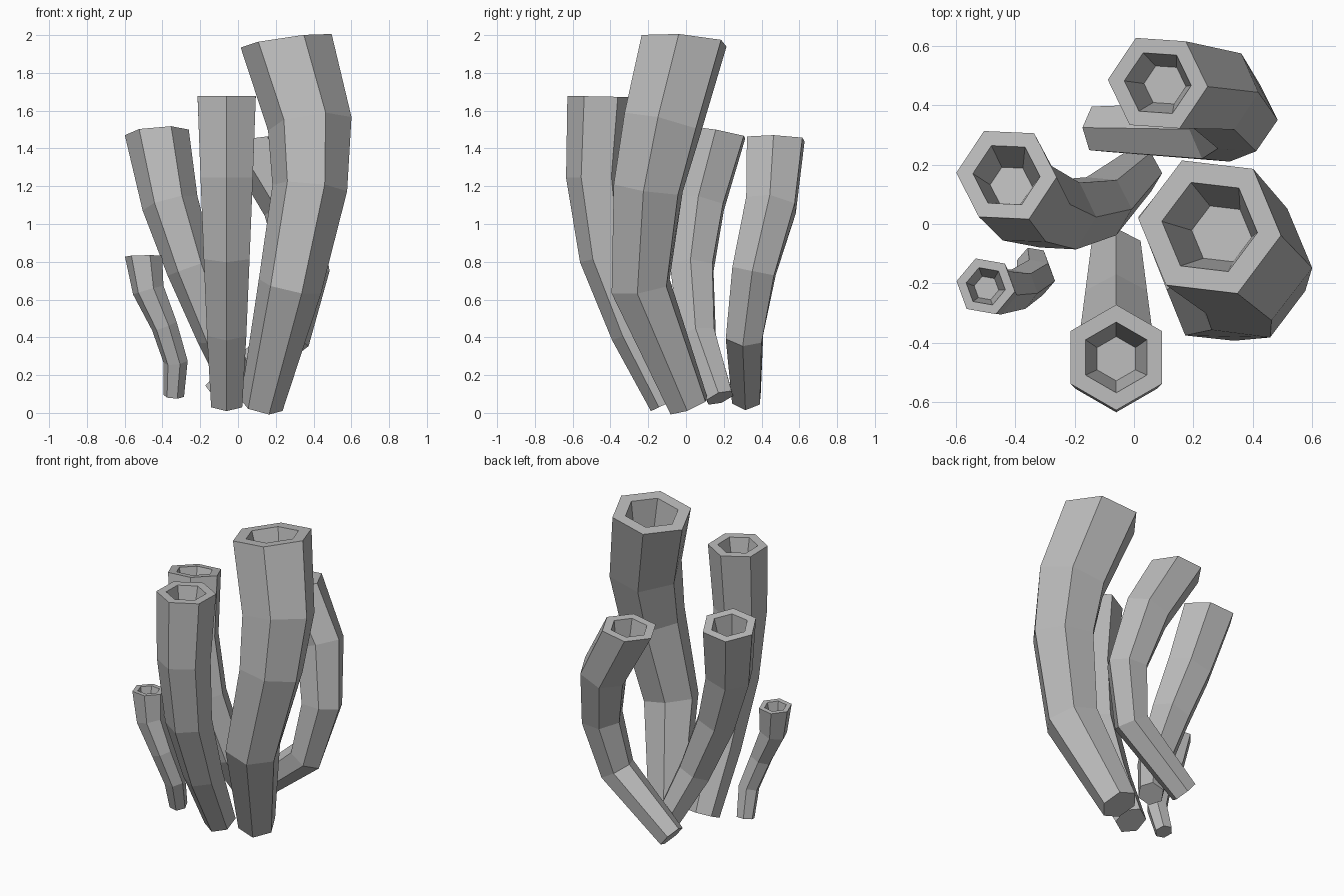
import bpy, bmesh
from math import cos, sin, pi, radians
from mathutils import Vector

cube = bpy.data.objects.get("Cube")
if cube:
    bpy.data.objects.remove(cube, do_unlink=True)

grey = bpy.data.materials.new("stone_grey")
grey.use_nodes = True
colour = (0.5, 0.5, 0.5, 1)
grey.diffuse_color = colour
grey.node_tree.nodes["Principled BSDF"].inputs["Base Color"].default_value = colour

SIDES = 6


def add_ring(bm, centre, normal, radius, phase):
    """Hexagonal ring of vertices, square to the given normal."""
    turn = Vector((0, 0, 1)).rotation_difference(normal)
    ring = []
    for i in range(SIDES):
        a = radians(phase) + 2 * pi * i / SIDES
        ring.append(bm.verts.new(centre + turn @ Vector((cos(a), sin(a), 0)) * radius))
    return ring


def bridge(bm, low, high):
    for i in range(SIDES):
        j = (i + 1) % SIDES
        bm.faces.new((low[i], low[j], high[j], high[i]))


def make_tube(name, stations, phase, rim_tilt):
    """Bent tube through (x, y, z, radius) stations with a tapered mouth."""
    bm = bmesh.new()
    points = [Vector(s[:3]) for s in stations]
    last = len(points) - 1
    rim_normal = Vector((*rim_tilt, 1)).normalized()
    rings = []
    for i, p in enumerate(points):
        if i == last:
            normal = rim_normal
        elif i == 0:
            normal = (points[1] - p).normalized()
        else:
            normal = ((points[i + 1] - p).normalized() + (p - points[i - 1]).normalized()).normalized()
        rings.append(add_ring(bm, p, normal, stations[i][3], phase))
    # mouth: flat lip, sloping wall and floor
    radius = stations[-1][3]
    rings.append(add_ring(bm, points[-1], rim_normal, radius * 0.67, phase))
    rings.append(add_ring(bm, points[-1] - rim_normal * radius * 1.2, rim_normal, radius * 0.42, phase))
    for low, high in zip(rings, rings[1:]):
        bridge(bm, low, high)
    bm.faces.new(rings[0][::-1])
    bm.faces.new(rings[-1])
    bmesh.ops.recalc_face_normals(bm, faces=bm.faces)
    mesh = bpy.data.meshes.new(name)
    bm.to_mesh(mesh)
    bm.free()
    mesh.materials.append(grey)
    bpy.context.collection.objects.link(bpy.data.objects.new(name, mesh))


make_tube("tall_tube", [
    (0.125, 0.015, 0.04, 0.115), (0.275, -0.24, 0.67, 0.17), (0.38, -0.2, 1.19, 0.2),
    (0.38, -0.125, 1.53, 0.225), (0.255, -0.01, 1.97, 0.245)], -7, (-0.14, 0.08))

make_tube("front_tube", [
    (-0.06, -0.1, 0.05, 0.095), (-0.06, -0.28, 0.43, 0.12), (-0.06, -0.425, 0.83, 0.14),
    (-0.06, -0.475, 1.25, 0.16), (-0.06, -0.45, 1.675, 0.178)], 90, (0, 0.02))

make_tube("side_tube", [
    (0.02, 0.18, 0.08, 0.08), (-0.11, 0.06, 0.41, 0.11), (-0.25, 0.03, 0.77, 0.13),
    (-0.36, 0.07, 1.11, 0.15), (-0.43, 0.165, 1.485, 0.17)], -3, (-0.08, 0.18))

make_tube("back_tube", [
    (-0.12, 0.32, 0.08, 0.085), (0.28, 0.31, 0.41, 0.11), (0.355, 0.36, 0.75, 0.13),
    (0.28, 0.45, 1.1, 0.15), (0.08, 0.475, 1.45, 0.17)], -4, (-0.12, 0.03))

make_tube("small_tube", [
    (-0.34, -0.13, 0.09, 0.055), (-0.33, -0.18, 0.27, 0.065), (-0.39, -0.22, 0.46, 0.07),
    (-0.475, -0.225, 0.65, 0.085), (-0.5, -0.21, 0.83, 0.1)], -10, (-0.02, 0.05))
